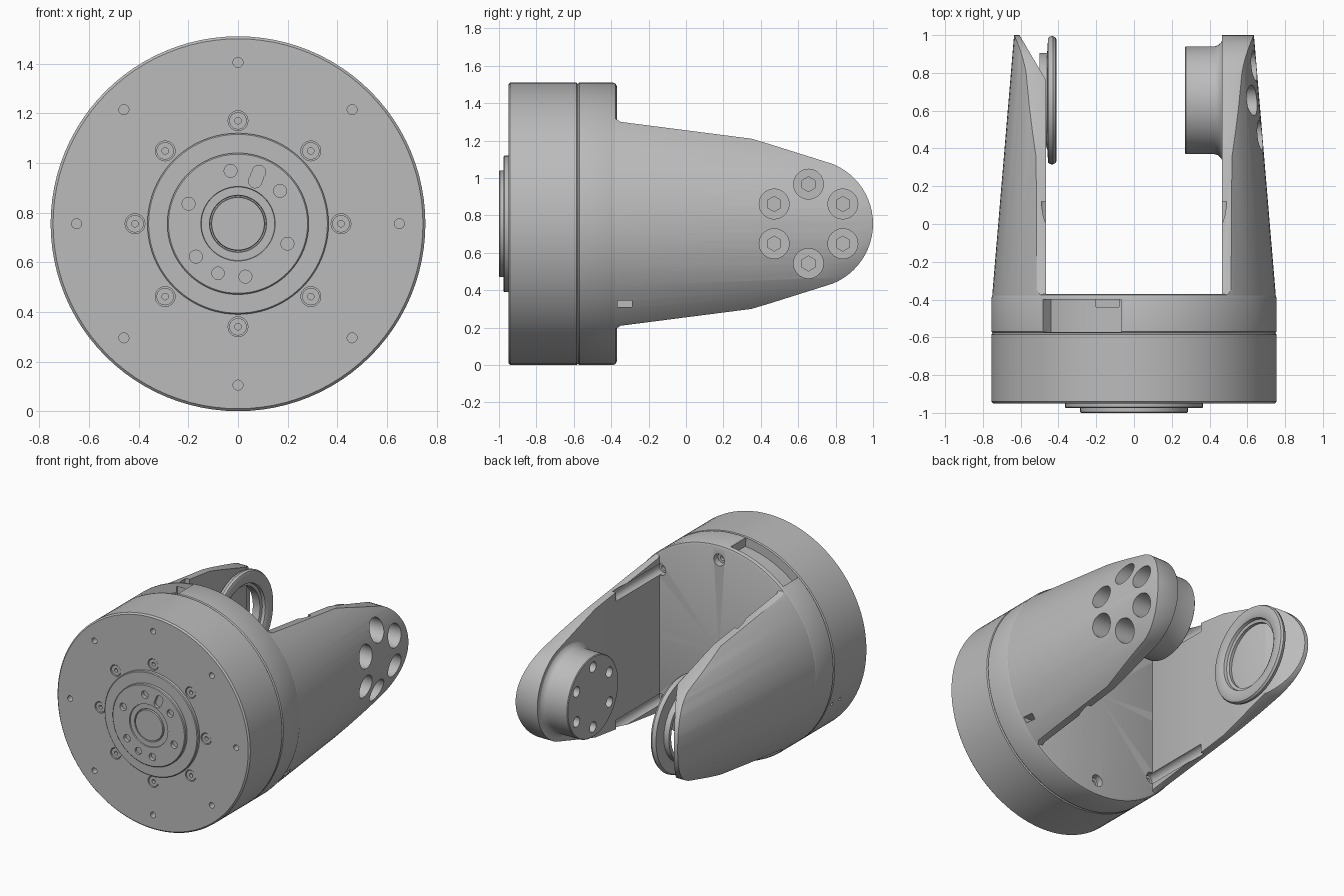
import bpy, bmesh
from math import sin, cos, pi, radians, atan2, asin
from mathutils import Matrix, Vector

CZ = 0.755          # height of the main axis
HY = 0.655          # y of the arm pivot axis
ROT = {'Y': Matrix.Rotation(-pi / 2, 4, 'X'), 'X': Matrix.Rotation(pi / 2, 4, 'Y')}

old = bpy.data.objects.get("Cube")
if old:
    bpy.data.objects.remove(old)

grey = bpy.data.materials.new("plain grey")
grey.use_nodes = True
colour = (0.5, 0.5, 0.5, 1)
grey.diffuse_color = colour
grey.node_tree.nodes["Principled BSDF"].inputs["Base Color"].default_value = colour


def finish(bm, name):
    bmesh.ops.remove_doubles(bm, verts=bm.verts, dist=1e-5)
    bmesh.ops.recalc_face_normals(bm, faces=bm.faces)
    mesh = bpy.data.meshes.new(name)
    bm.to_mesh(mesh)
    bm.free()
    mesh.materials.append(grey)
    ob = bpy.data.objects.new(name, mesh)
    bpy.context.collection.objects.link(ob)
    return ob


def add_lathe(bm, profile, axis, at, segs=96, closed=False):
    """Spin (radius, position) points about an axis through a point."""
    verts = [bm.verts.new((r, 0, h)) for r, h in profile]
    pairs = list(zip(verts, verts[1:])) + ([(verts[-1], verts[0])] if closed else [])
    edges = [bm.edges.new(p) for p in pairs]
    res = bmesh.ops.spin(bm, geom=verts + edges, axis=(0, 0, 1), cent=(0, 0, 0),
                         angle=2 * pi, steps=segs, use_merge=True)
    new = {v for v in bm.verts if v.index == -1} | set(verts)
    new |= {v for g in res['geom_last'] for v in (g.verts if hasattr(g, 'verts') else [g])}
    seen, stack = set(), list(new)
    while stack:
        v = stack.pop()
        if v not in seen:
            seen.add(v)
            stack += [e.other_vert(v) for e in v.link_edges]
    bmesh.ops.transform(bm, matrix=Matrix.Translation(at) @ ROT[axis], verts=list(seen))
    bm.verts.index_update()


def lathe(name, profile, axis='Y', at=(0, 0, CZ), segs=96, closed=False):
    bm = bmesh.new()
    add_lathe(bm, profile, axis, at, segs, closed)
    return finish(bm, name)


def drills(specs, axis='Y', segs=24):
    """One cutter mesh from (x, y, z, radius, start, end) cylinders."""
    bm = bmesh.new()
    for x, y, z, r, a, b in specs:
        add_lathe(bm, [(0, a), (r, a), (r, b), (0, b)], axis, (x, y, z), segs)
    return finish(bm, "cutter")


def prism(name, points, offset):
    """Extrude a closed outline of 3D points along an offset."""
    bm = bmesh.new()
    face = bm.faces.new([bm.verts.new(p) for p in points])
    ext = bmesh.ops.extrude_face_region(bm, geom=[face])
    bmesh.ops.translate(bm, vec=offset, verts=[v for v in ext['geom'] if isinstance(v, bmesh.types.BMVert)])
    return finish(bm, name)


def apply(ob, kind, **settings):
    mod = ob.modifiers.new(kind, kind)
    for key, value in settings.items():
        setattr(mod, key, value)
    bpy.context.view_layer.objects.active = ob
    bpy.ops.object.modifier_apply(modifier=mod.name)


def boolean(ob, cutter, op='DIFFERENCE'):
    apply(ob, 'BOOLEAN', object=cutter, operation=op, solver='EXACT')
    bpy.data.objects.remove(cutter)


def polar(r, deg):
    return r * cos(radians(deg)), r * sin(radians(deg))


def ring(r, start, step, count):
    return [polar(r, start + i * step) for i in range(count)]


# Front drum with stepped flange
drum = lathe("front_drum", [(0, -.95), (.745, -.95), (.755, -.94), (.755, -.585), (.748, -.578), (0, -.578)])
outer_ring = ring(.65, 0, 45, 8)
screw_ring = ring(.415, 0, 45, 8)
boolean(drum, drills([(x, 0, CZ + z, .02, -1, -.9) for x, z in outer_ring]
                     + [(x, 0, CZ + z, .04, -1, -.92) for x, z in screw_ring]))
boolean(drum, drills([(0, y, CZ - .28, .012, -.8, -.66) for y in (-.63, -.72)], 'X'))

# Recessed screws around the flange
for x, z in screw_ring:
    lathe("flange_screw", [(.013, -.925), (.013, -.945), (.035, -.945), (.035, -.915), (.013, -.915)],
          at=(x, 0, CZ + z), segs=24, closed=True)

# Output flange: outer step, inner step and hub groove
lathe("flange_step", [(0, -.94), (.365, -.94), (.365, -.97), (.36, -.975), (0, -.975)])
flange = lathe("output_flange", [(0, -.96), (.285, -.96), (.285, -.995), (.28, -1), (.15, -1), (.148, -.992),
                                 (.115, -.992), (.113, -.98), (.108, -.98), (.106, -.995), (0, -.995)])
slot = [polar(.205 + d, 68) for d in (-.02, 0, .02)]
boolean(flange, drills([(x, 0, CZ + z, .026, -1.1, -.975) for x, z in ring(.215, 38, 60, 6)]
                       + [(*polar(.215, 248), 0, 0, 0, 0)[:1] + (0, CZ + polar(.215, 248)[1], .025, -1.1, -.985)]))
for x, z in slot:
    boolean(flange, drills([(x, 0, CZ + z, .027, -1.1, -.98)]))

# Rear drum with rounded back rim
rear = lathe("rear_drum", [(0, -.578), (.748, -.578), (.755, -.57), (.755, -.39), (.749, -.376), (.735, -.37), (0, -.37)])
angles = [pi - atan2(.58, .48) + (atan2(.75, .07) - atan2(.58, .48)) * -i / 12 for i in range(13)]
sector = [(r * cos(a), -.572, CZ + r * sin(a)) for r, arc in ((.8, angles), (.69, angles[::-1])) for a in arc]
boolean(rear, prism("cutter", sector, (0, .172, 0)))
boolean(rear, prism("cutter", [(-.2, -.44, 1.3), (-.08, -.44, 1.3), (-.08, -.39, 1.3), (-.2, -.39, 1.3)], (0, 0, .16)))
boolean(rear, drills([(x, 0, CZ + z, .042, -.43, -.3) for x, z in outer_ring]))
for x, z in outer_ring:
    lathe("rear_screw", [(.018, -.44), (.018, -.41), (.036, -.41), (.036, -.44)],
          at=(x, 0, CZ + z), segs=24, closed=True)

# Side outline shared by both arms
half = [(-.39, .565), (-.372, .56), (-.35, .545), (.35, .455), (.45, .425)]
tip = [(HY + .345 * cos(a), .345 * sin(a)) for a in [radians(68 - 136 * i / 24) for i in range(25)]]
outline = half + tip + [(y, -z) for y, z in reversed(half)]


def make_arm(name, side):
    arm = prism(name, [(side * .465, y, CZ + z) for y, z in outline], (side * .4, 0, 0))
    cone = lathe("cutter", [(0, -.5), (.756, -.5), (.75, -.37), (.635, 1), (.6, 1.1), (0, 1.1)])
    boolean(arm, cone, 'INTERSECT')
    if side < 0:
        boolean(arm, prism("cutter", [(-.465, .76, 0), (-.4, .76, 0), (-.4, 1.1, 0), (-.665, 1.1, 0)], (0, 0, 2)))
    apply(arm, 'BEVEL', width=.014, segments=3, limit_method='ANGLE', angle_limit=radians(40))
    # Screw access channels beside the floor
    boolean(arm, drills([(side * .46, 0, CZ + s * .46, .04, -.5, .12) for s in (1, -1)]))
    return arm


blind_arm = make_arm("ring_arm", -1)
bolt_arm = make_arm("bolt_arm", 1)

# Six deep bolt bores and a small slot in the bolt arm
bores = ring(.212, 30, 60, 6)
boolean(bolt_arm, drills([(0, HY + y, CZ + z, .08, .49, .9) for y, z in bores], 'X', 32))
boolean(bolt_arm, drills([(0, HY + y, CZ + z, .04, .48, .6) for y, z in bores], 'X', 6))
boolean(bolt_arm, prism("cutter", [(.54, y, z) for y, z in ((-.365, .31), (-.29, .31), (-.29, .345), (-.365, .345))],
                        (.3, 0, 0)))

# Pivot boss with flared root and bolt holes
boss = lathe("pivot_boss", [(0, .27), (.28, .27), (.285, .275), (.285, .425), (.291, .445), (.305, .46),
                            (.32, .468), (0, .468)], 'X', (0, HY, CZ))
boolean(boss, drills([(0, HY + y, CZ + z, .036, .2, .4) for y, z in bores], 'X'))

# Flanged bearing ring on the other arm
lathe("bearing_ring", [(.225, -.5), (.25, -.5), (.25, -.46), (.33, -.455), (.338, -.445), (.34, -.43), (.332, -.415),
                       (.32, -.41), (.27, -.41), (.25, -.42), (.245, -.44), (.225, -.445)],
      'X', (0, HY, CZ), closed=True)

for ob in bpy.context.scene.objects:
    ob.select_set(ob.type == 'MESH')
bpy.context.view_layer.objects.active = drum
bpy.ops.object.shade_smooth_by_angle(angle=radians(32))
